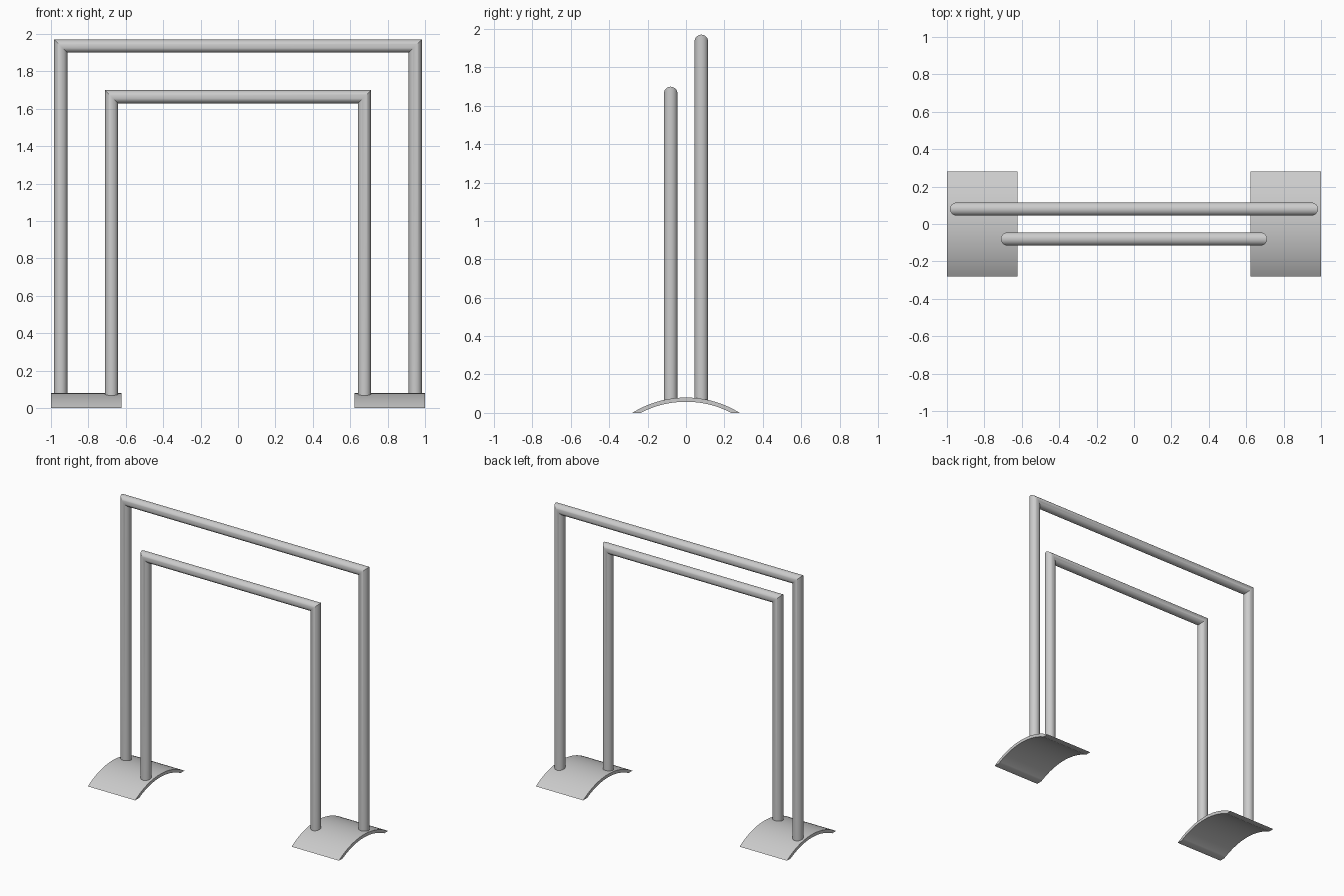
import bpy, bmesh, math

if "Cube" in bpy.data.objects:
    bpy.data.objects.remove(bpy.data.objects["Cube"])

TUBE_R = 0.0352
SIDES = 40


def finish(bm, name):
    bmesh.ops.recalc_face_normals(bm, faces=bm.faces[:])
    mesh = bpy.data.meshes.new(name)
    bm.to_mesh(mesh)
    bm.free()
    obj = bpy.data.objects.new(name, mesh)
    bpy.context.collection.objects.link(obj)
    bpy.ops.object.select_all(action='DESELECT')
    obj.select_set(True)
    bpy.context.view_layer.objects.active = obj
    bpy.ops.object.shade_smooth_by_angle(angle=math.radians(30))
    return obj


def rail_frame(name, half_width, height, y, foot_z=0.06):
    """Round tube swept up, across and down, with mitred corners."""
    bm = bmesh.new()
    rings = []
    # each ring: centre x, centre z, side of the frame, mitred or flat
    for x, z, side, mitre in ((-half_width, foot_z, -1, 0), (-half_width, height, -1, 1),
                              (half_width, height, 1, 1), (half_width, foot_z, 1, 0)):
        ring = []
        for i in range(SIDES):
            a = 2 * math.pi * i / SIDES
            out = TUBE_R * math.cos(a)
            ring.append(bm.verts.new((x + side * out, y + TUBE_R * math.sin(a), z + mitre * out)))
        rings.append(ring)
    for r0, r1 in zip(rings, rings[1:]):
        for i in range(SIDES):
            j = (i + 1) % SIDES
            bm.faces.new((r0[i], r0[j], r1[j], r1[i]))
    bm.faces.new(rings[0])
    bm.faces.new(rings[-1])
    return finish(bm, name)


def arched_foot(name, x0, x1, half_depth=0.28, rise=0.08, thick=0.022, steps=32):
    """Curved plate with edges cut flat on the floor."""
    r_out = (half_depth ** 2 + rise ** 2) / (2 * rise)
    cz = rise - r_out
    bm = bmesh.new()
    rows = []
    for i in range(steps + 1):
        row = []
        for r in (r_out, r_out - thick):
            limit = math.acos(-cz / r)
            a = -limit + 2 * limit * i / steps
            for x in (x0, x1):
                row.append(bm.verts.new((x, r * math.sin(a), cz + r * math.cos(a))))
        rows.append(row)
    loop = (0, 1, 3, 2)
    for a, b in zip(rows, rows[1:]):
        for k in range(4):
            p, q = loop[k], loop[(k + 1) % 4]
            bm.faces.new((a[p], a[q], b[q], b[p]))
    for row in (rows[0], rows[-1]):
        bm.faces.new([row[k] for k in loop])
    return finish(bm, name)


# Two tube frames
rail_frame("tall_rail", 0.948, 1.935, 0.08)
rail_frame("short_rail", 0.676, 1.664, -0.08)

# Arched feet
arched_foot("left_foot", -1.0, -0.623)
arched_foot("right_foot", 0.623, 1.0)
